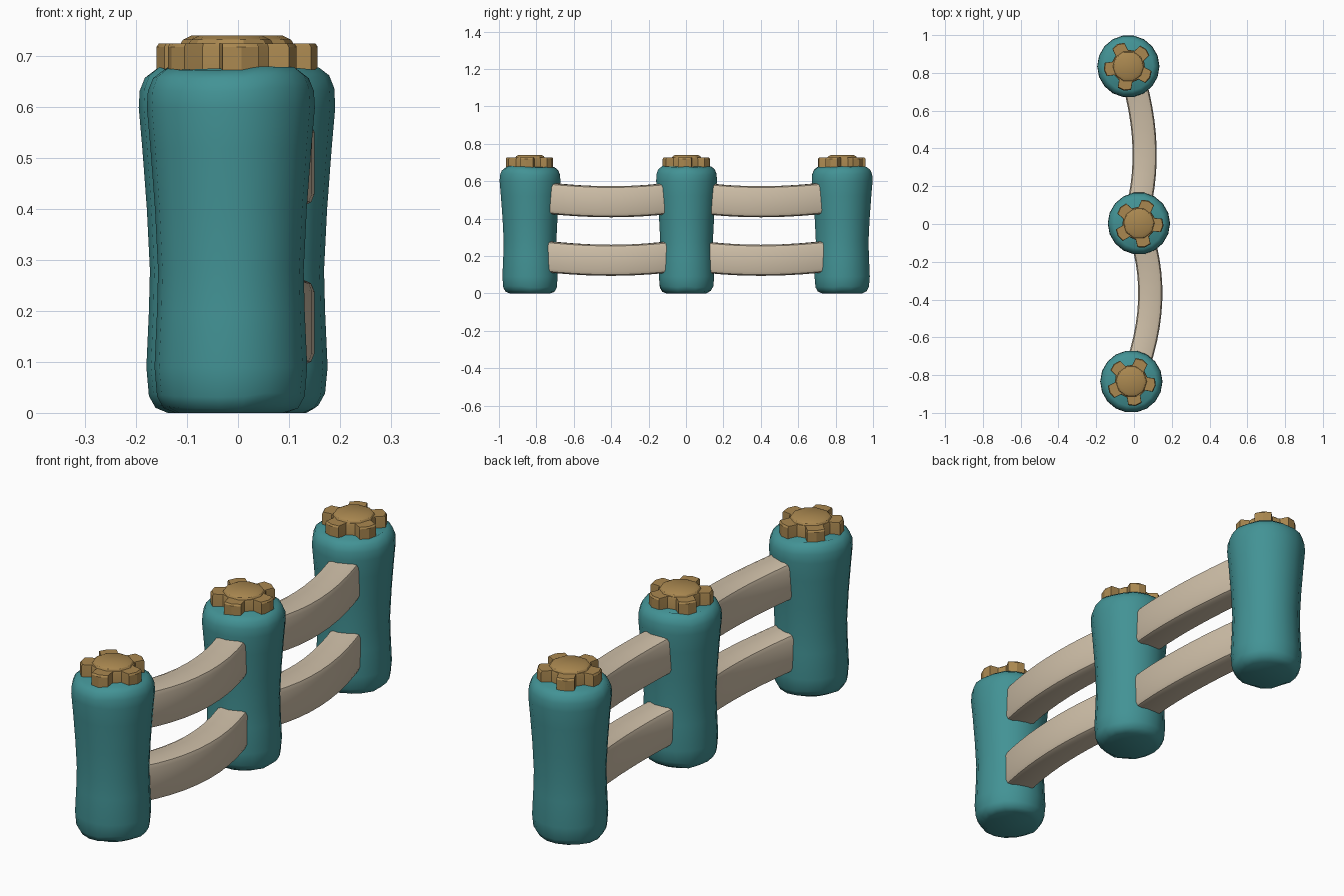
import bpy, bmesh, math, random
from mathutils import Vector

if "Cube" in bpy.data.objects:
    bpy.data.objects.remove(bpy.data.objects["Cube"])

random.seed(4)


def material(name, rgb):
    m = bpy.data.materials.new(name)
    m.diffuse_color = (*rgb, 1)
    m.use_nodes = True
    m.node_tree.nodes["Principled BSDF"].inputs["Base Color"].default_value = m.diffuse_color
    return m


TEAL = material("teal paint", (0.055, 0.29, 0.30))
GOLD = material("golden brown", (0.40, 0.245, 0.08))
CREAM = material("cream wood", (0.62, 0.52, 0.39))


def make(name, bm, mat, angle):
    bmesh.ops.recalc_face_normals(bm, faces=bm.faces)
    me = bpy.data.meshes.new(name)
    bm.to_mesh(me)
    bm.free()
    me.materials.append(mat)
    ob = bpy.data.objects.new(name, me)
    bpy.context.collection.objects.link(ob)
    bpy.ops.object.select_all(action='DESELECT')
    ob.select_set(True)
    bpy.context.view_layer.objects.active = ob
    bpy.ops.object.shade_smooth_by_angle(angle=math.radians(angle))
    return ob


def loft(bm, rings):
    """Skin a list of closed rings of points and cap both ends."""
    vr = [[bm.verts.new(p) for p in ring] for ring in rings]
    n = len(vr[0])
    for a, b in zip(vr, vr[1:]):
        for i in range(n):
            j = (i + 1) % n
            bm.faces.new((a[i], a[j], b[j], b[i]))
    bm.faces.new(vr[0][::-1])
    bm.faces.new(vr[-1])


# waisted post profile: radius, height
PROFILE = [(0.108, 0.003), (0.132, 0.012), (0.145, 0.035), (0.150, 0.09),
           (0.145, 0.20), (0.143, 0.28), (0.149, 0.40), (0.158, 0.52),
           (0.165, 0.60), (0.163, 0.635), (0.153, 0.660), (0.132, 0.676)]


def post(name, cx, cy):
    bm = bmesh.new()
    n = 18
    wob = [random.uniform(-1, 1) for _ in range(n)]
    rings = []
    for k, (r, z) in enumerate(PROFILE):
        ring = []
        for i in range(n):
            a = 2 * math.pi * i / n
            edge = 0.005 if 0 < k < 3 or k > 8 else 0.0
            ring.append((cx + r * math.cos(a), cy + r * math.sin(a),
                         max(0, z + edge * wob[i] - (0.003 if k == 0 else 0))))
        rings.append(ring)
    loft(bm, rings)
    make(name, bm, TEAL, 60)


def gear_cap(name, cx, cy, start):
    # five-toothed cap, with a shallow raised hub
    bm = bmesh.new()
    outline = []
    for k in range(5):
        a = math.radians(start + 72 * k)
        for off, r in ((-24, 0.088), (-16.5, 0.126), (0, 0.131), (16.5, 0.126), (24, 0.088)):
            b = a + math.radians(off)
            outline.append((r * math.cos(b), r * math.sin(b)))
    levels = [(1.0, 0.655), (1.0, 0.719), (0.965, 0.726)]
    loft(bm, [[(cx + s * x, cy + s * y, z) for x, y in outline] for s, z in levels])
    hub = []
    for r, z in ((0.085, 0.722), (0.078, 0.733), (0.062, 0.741)):
        hub.append([(cx + r * math.cos(math.tau * i / 10),
                     cy + r * math.sin(math.tau * i / 10), z) for i in range(10)])
    loft(bm, hub)
    make(name, bm, GOLD, 30)


def rail(name, p0, pm, p1, z_mid):
    # curved rounded plank through three plan points (x, y), sagging a little
    bm = bmesh.new()
    hw, hh, c = 0.064, 0.083, 0.022
    section = []
    for sx, sz, a0 in ((1, 1, 0), (-1, 1, 90), (-1, -1, 180), (1, -1, 270)):
        for da in (0, 45, 90):
            a = math.radians(a0 + da)
            section.append((sx * (hw - c) + c * math.cos(a), sz * (hh - c) + c * math.sin(a)))
    A, M, B = Vector(p0), Vector(pm), Vector(p1)
    C = 2 * M - (A + B) / 2
    rings = []
    steps = 10
    for s in range(steps + 1):
        t = s / steps
        p = A * (1 - t) ** 2 + C * 2 * t * (1 - t) + B * t * t
        d = ((C - A) * (1 - t) + (B - C) * t).normalized()
        nx, ny = d.y, -d.x
        z = z_mid + 0.021 * (2 * t - 1) ** 2
        rings.append([(p.x + u * nx, p.y + u * ny, z + v) for u, v in section])
    loft(bm, rings)
    make(name, bm, CREAM, 35)


# posts with caps
for label, x, y, start in (("front", -0.014, -0.834, -81),
                           ("middle", 0.026, 0.003, -77),
                           ("back", -0.030, 0.835, -100)):
    post(label + "_post", x, y)
    gear_cap(label + "_post_cap", x, y, start)

# two levels of rails in both bays
for level, z in (("lower", 0.177), ("upper", 0.490)):
    rail("front_" + level + "_rail", (0.020, -0.75), (0.086, -0.40), (0.042, -0.07), z)
    rail("back_" + level + "_rail", (0.020, 0.07), (0.056, 0.40), (0.002, 0.75), z)
